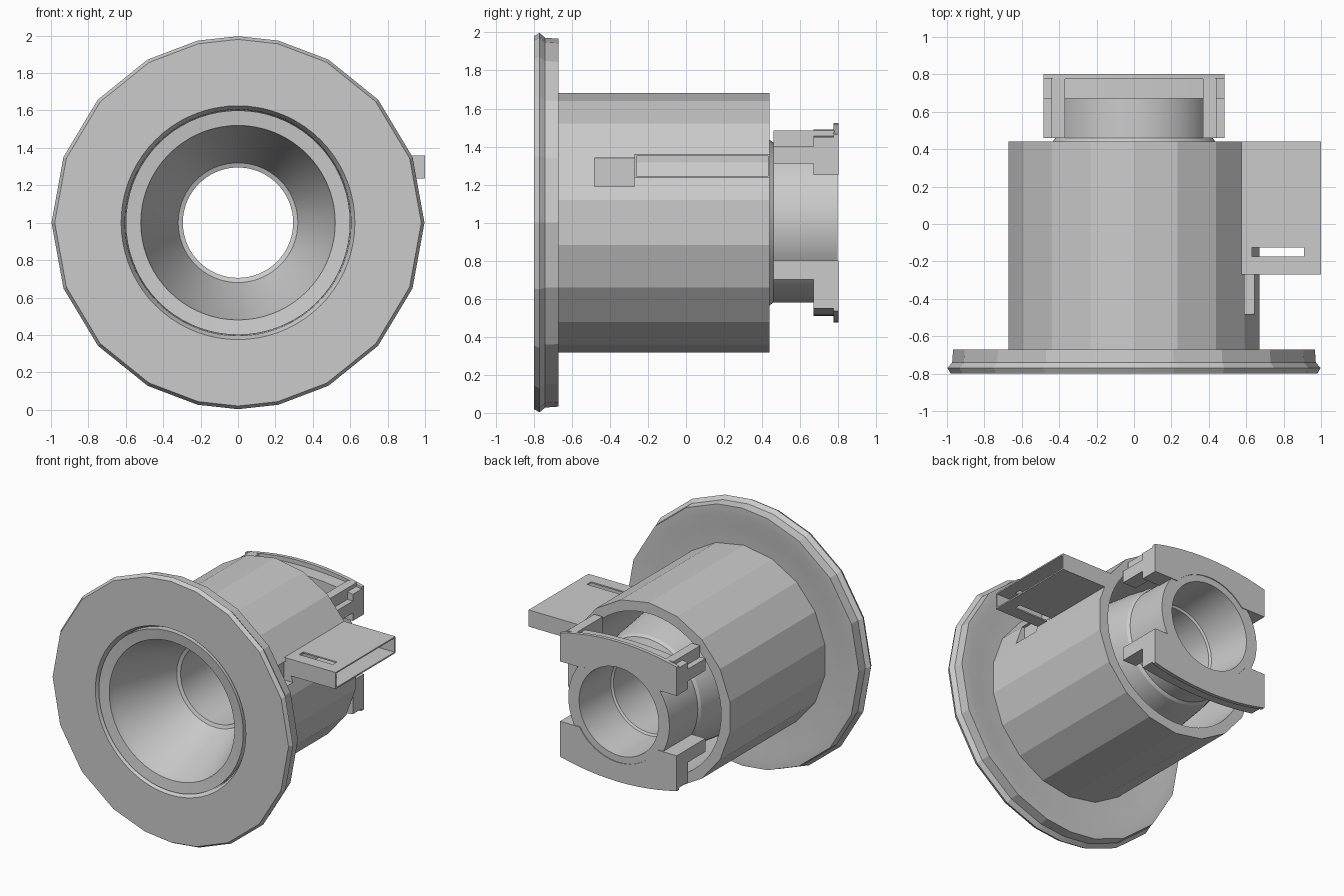
import bpy, bmesh
from math import sin, cos, pi, radians, sqrt

if "Cube" in bpy.data.objects:
    bpy.data.objects.remove(bpy.data.objects["Cube"])

TUBE = [20 * i for i in range(19)]                      # 18-sided barrel
Q = [0, 12.5, 29, 48.7, 69.4, 90]                       # uneven rim corners, one quarter
HALF = Q + [180 - a for a in Q[-2::-1]]
RIM = HALF + [360 - a for a in HALF[-2::-1]]


def shade(ob):
    for o in bpy.context.selected_objects:
        o.select_set(False)
    bpy.context.view_layer.objects.active = ob
    ob.select_set(True)
    bpy.ops.object.shade_smooth_by_angle(angle=radians(12))


def finish(bm, name):
    bmesh.ops.recalc_face_normals(bm, faces=bm.faces[:])
    me = bpy.data.meshes.new(name)
    bm.to_mesh(me)
    bm.free()
    ob = bpy.data.objects.new(name, me)
    bpy.context.collection.objects.link(ob)
    shade(ob)
    return ob


def facet(angle, corners):
    """Radius factor that flattens a circle into straight sides."""
    for a, b in zip(corners, corners[1:]):
        if a <= angle <= b:
            return cos(radians((b - a) / 2)) / cos(radians(angle - (a + b) / 2))


def lathe(name, profile, corners=None):
    """Closed (radius, y, faceted) profile turned about the y axis at z = 1."""
    angles = sorted(set(range(0, 360, 5)) | set((corners or [0])[:-1]))
    bm = bmesh.new()
    rings = []
    for a in angles:
        t = radians(a)
        ring = []
        for r, y, flat in profile:
            k = r * facet(a, corners) if flat else r
            ring.append(bm.verts.new((k * sin(t), y, 1 + k * cos(t))))
        rings.append(ring)
    n = len(profile)
    for i, ring in enumerate(rings):
        nxt = rings[(i + 1) % len(rings)]
        for j in range(n):
            k = (j + 1) % n
            bm.faces.new((ring[j], ring[k], nxt[k], nxt[j]))
    return finish(bm, name)


def prism(name, outline, y0, y1):
    """Extrude an (x, z) outline along y."""
    bm = bmesh.new()
    f = bm.faces.new([bm.verts.new((x, y0, z)) for x, z in outline])
    g = bmesh.ops.extrude_face_region(bm, geom=[f])["geom"]
    bmesh.ops.translate(bm, vec=(0, y1 - y0, 0),
                        verts=[v for v in g if isinstance(v, bmesh.types.BMVert)])
    bm.faces.ensure_lookup_table()
    return finish(bm, name)


def box(name, x0, x1, y0, y1, z0, z1):
    return prism(name, [(x0, z0), (x1, z0), (x1, z1), (x0, z1)], y0, y1)


def cut(ob, cutter):
    """Apply a boolean cut, drop the cutter and restore sharp edges."""
    m = ob.modifiers.new("cut", "BOOLEAN")
    m.object, m.solver = cutter, "EXACT"
    bpy.context.view_layer.objects.active = ob
    bpy.ops.object.modifier_apply(modifier=m.name)
    bpy.data.objects.remove(cutter)
    shade(ob)


# Wide front flange with a faceted, grooved rim
lathe("front_flange", [
    (0.625, -0.80, 0), (0.98, -0.80, 1), (0.997, -0.77, 1), (0.972, -0.74, 1),
    (0.967, -0.67, 1), (0.90, -0.67, 1), (0.80, -0.685, 0), (0.60, -0.69, 0),
    (0.605, -0.76, 0)], RIM)

# Faceted barrel, open at the back, with a shallow side pocket
barrel = lathe("barrel", [
    (0.682, -0.70, 1), (0.682, 0.44, 1), (0.60, 0.44, 0), (0.60, -0.70, 0)], TUBE)
cut(barrel, box("pocket_cutter", 0.57, 0.80, -0.48, -0.27, 1.19, 1.34))

# Inner funnel with front lip, ledge, long throat and flared rear neck
lathe("inner_funnel", [
    (0.60, -0.795, 0), (0.52, -0.785, 0), (0.51, -0.74, 0), (0.32, -0.27, 0),
    (0.295, -0.26, 0), (0.295, 0.44, 0), (0.31, 0.45, 0), (0.33, 0.797, 0),
    (0.42, 0.797, 0), (0.42, 0.46, 0), (0.435, 0.44, 0), (0.46, 0.30, 0),
    (0.56, -0.55, 0), (0.60, -0.72, 0)])


def yoke(name, side, base, rise, corner, y0, y1):
    """Arched half plate that wraps around the neck."""
    w, r = 0.485, 0.38
    pts = [(w, base)]
    for i in range(13):
        x = w * (1 - i / 6)
        pts.append((x, corner + (rise - corner) * (1 - (x / w) ** 2)))
    pts.append((-w, base))
    e = sqrt(r * r - base * base)
    for i in range(21):
        x = -e + 2 * e * i / 20
        pts.append((x, sqrt(r * r - x * x)))
    return prism(name, [(x, 1 + side * z) for x, z in pts], y0, y1)


# Rear plates: body and thin raised lip, above and below the neck
for tag, s, base in (("upper", 1, 0.25), ("lower", -1, 0.20)):
    yoke(tag + "_rear_plate", s, base, 0.49, 0.45, 0.67, 0.80)
    yoke(tag + "_rear_lip", s, base, 0.525, 0.465, 0.775, 0.803)

# Four clip arms reaching forward from the rear plates
for tag, s in (("right", 1), ("left", -1)):
    box(tag + "_upper_arm", s * 0.37, s * 0.44, 0.46, 0.78, 1.31, 1.485)
    box(tag + "_upper_arm_step", s * 0.44, s * 0.485, 0.46, 0.78, 1.31, 1.40)
    box(tag + "_lower_arm", s * 0.37, s * 0.485, 0.46, 0.78, 0.70, 0.80)

# Side bracket: flat sleeve open at its outer end, slotted top and bottom
sleeve = box("side_bracket", 0.57, 1.0, -0.27, 0.44, 1.235, 1.36)
cut(sleeve, box("hollow_cutter", 0.60, 1.1, -0.26, 0.43, 1.245, 1.35))
cut(sleeve, box("slot_cutter", 0.63, 0.91, -0.175, -0.125, 1.20, 1.40))
